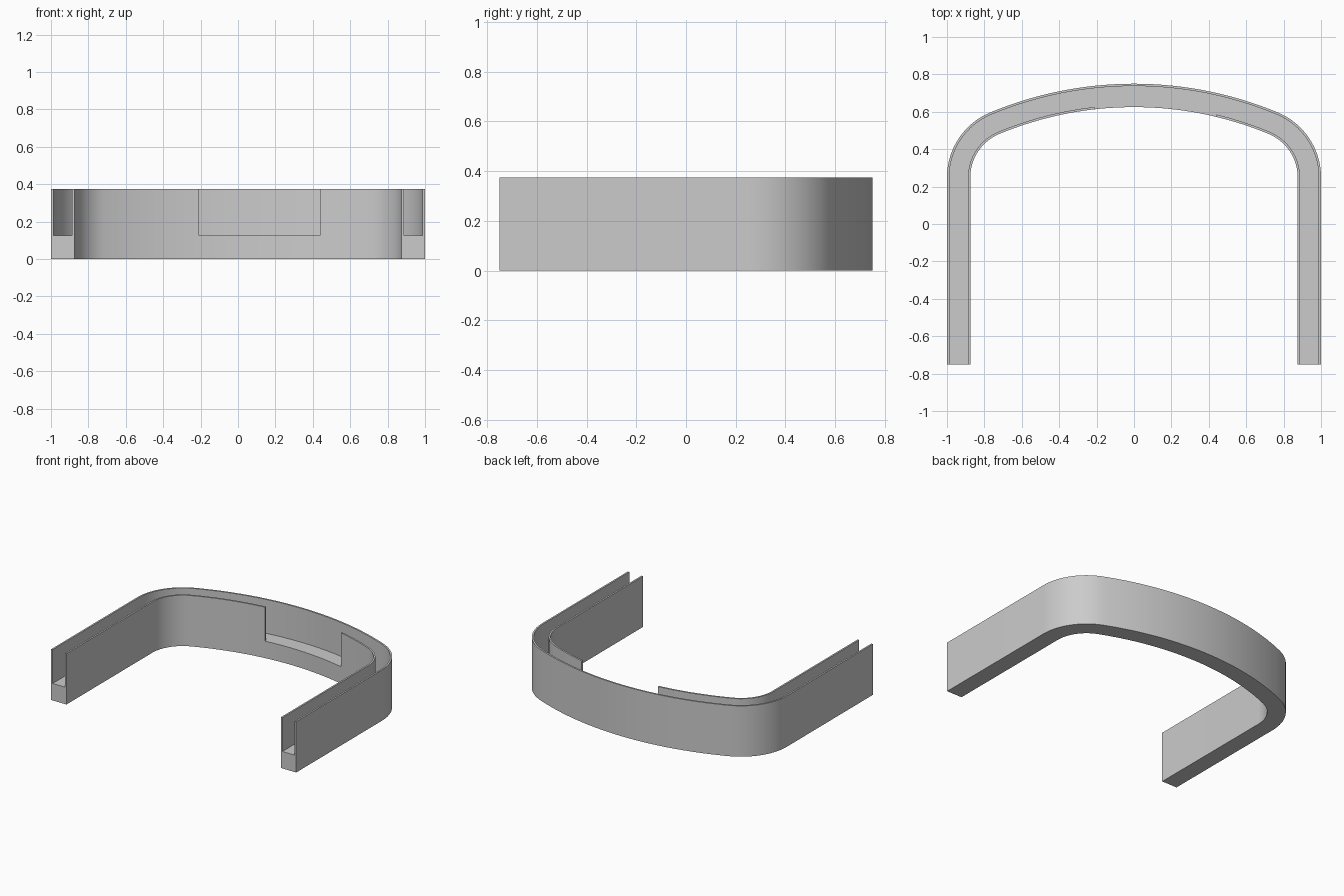
import bpy, bmesh
from math import sin, cos, asin, atan2, pi, radians

if "Cube" in bpy.data.objects:
    bpy.data.objects.remove(bpy.data.objects["Cube"])

R, CY = 2.0, -1.25            # broad rear arc
r, FX, FY = 0.375, 0.625, 0.25  # corner rounds, tangent to arc and sides
DEPTHS = [0, 0.0125, 0.1125, 0.125]   # outer wall, groove, inner wall
LEVELS = [0, 0.125, 0.375]            # base top, wall top
NOTCH = [asin(-0.21 / 1.88), asin(0.44 / 1.88)]

# Stations along the U: each is a function-ready (centre, radius, direction)
tangent = atan2(1.5, FX)
half = pi / 2 - tangent
corner = [tangent * i / 16 for i in range(16)]
arc = sorted([-half + 2 * half * i / 40 for i in range(41)] + NOTCH)

stations = [(FX, -0.75, r, 1, 0)]
stations += [(FX, FY, r, cos(a), sin(a)) for a in corner]
first = len(stations)
stations += [(0, CY, R, sin(t), cos(t)) for t in reversed(arc)]
stations += [(-FX, FY, r, -cos(a), sin(a)) for a in reversed(corner)]
stations += [(-FX, -0.75, r, -1, 0)]
order = arc[::-1]
n0 = first + order.index(NOTCH[1])
n1 = first + order.index(NOTCH[0])


def filled(i, j, k):
    if k == 0:
        return True
    if j == 1:
        return False
    return not (j == 2 and n0 <= i < n1)


# Channel body: solid cells, keeping only the faces not shared by two cells
faces = {}
for i in range(len(stations) - 1):
    for j in range(3):
        for k in range(2):
            if not filled(i, j, k):
                continue
            c = [(i + a, j + b, k + d) for a in (0, 1) for b in (0, 1) for d in (0, 1)]
            for q in ((0, 1, 3, 2), (4, 6, 7, 5), (0, 4, 5, 1),
                      (2, 3, 7, 6), (0, 2, 6, 4), (1, 5, 7, 3)):
                face = [c[v] for v in q]
                key = frozenset(face)
                if key in faces:
                    del faces[key]
                else:
                    faces[key] = face

bm = bmesh.new()
verts = {}


def vert(key):
    if key not in verts:
        i, j, k = key
        cx, cy, rad, dx, dy = stations[i]
        d = rad - DEPTHS[j]
        verts[key] = bm.verts.new((cx + dx * d, cy + dy * d, LEVELS[k]))
    return verts[key]


for f in faces.values():
    bm.faces.new([vert(v) for v in f])
bmesh.ops.recalc_face_normals(bm, faces=bm.faces)
mesh = bpy.data.meshes.new("curved_channel")
bm.to_mesh(mesh)
bm.free()
obj = bpy.data.objects.new("curved_channel", mesh)
bpy.context.collection.objects.link(obj)
bpy.context.view_layer.objects.active = obj
obj.select_set(True)
bpy.ops.object.shade_smooth_by_angle(angle=radians(30))
